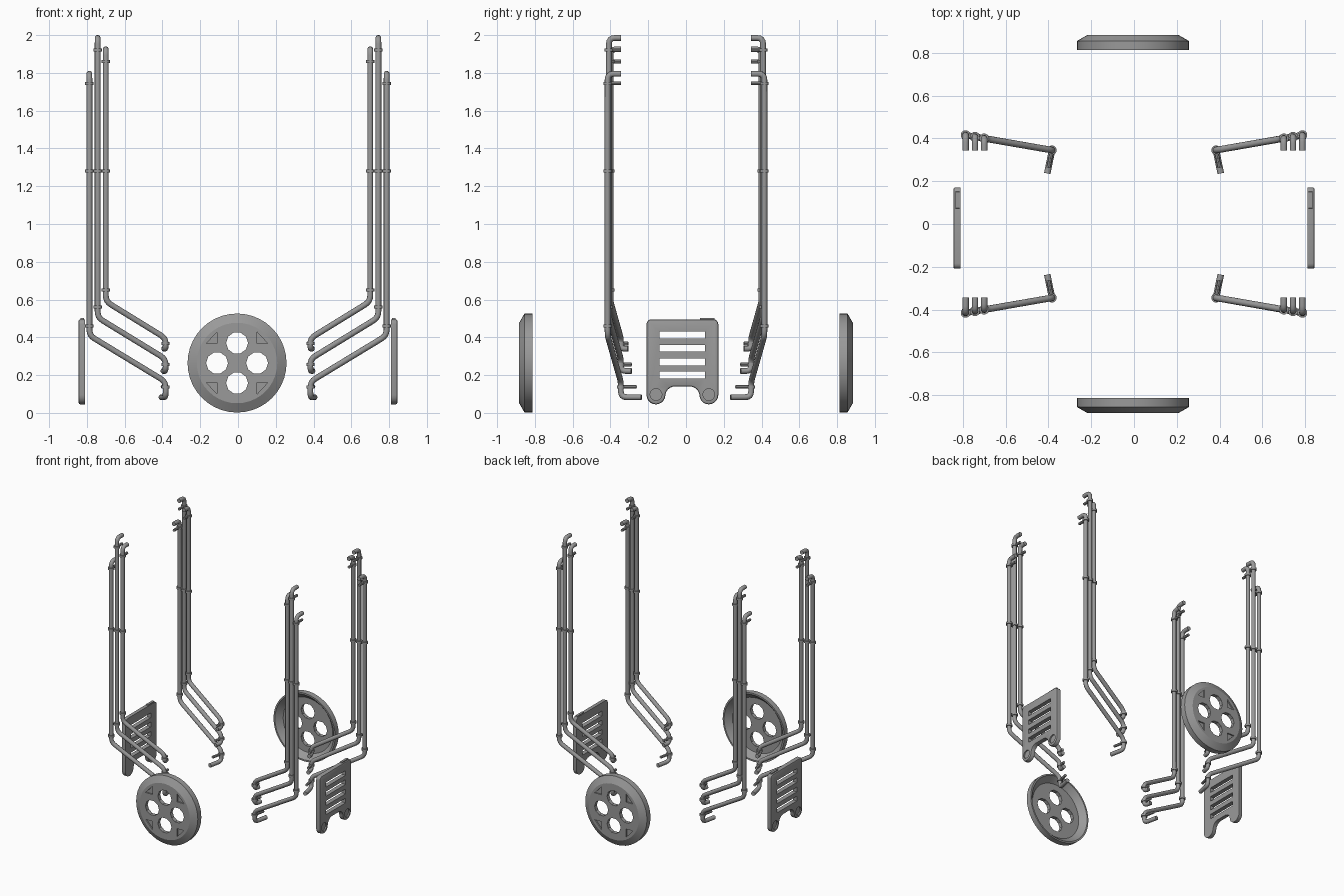
import bpy, bmesh
from math import sin, cos, pi, radians
from mathutils import Vector

if "Cube" in bpy.data.objects:
    bpy.data.objects.remove(bpy.data.objects["Cube"])

# Dark grey shared by every part
GREY = bpy.data.materials.new('dark_grey')
GREY.diffuse_color = (0.32, 0.32, 0.32, 1)
GREY.use_nodes = True
GREY.node_tree.nodes["Principled BSDF"].inputs["Base Color"].default_value = GREY.diffuse_color


def activate(ob):
    bpy.ops.object.select_all(action='DESELECT')
    ob.select_set(True)
    bpy.context.view_layer.objects.active = ob


def smooth(ob, angle):
    activate(ob)
    bpy.ops.object.shade_smooth_by_angle(angle=radians(angle))


def finish(name, bm, angle=None):
    bmesh.ops.recalc_face_normals(bm, faces=bm.faces[:])
    me = bpy.data.meshes.new(name)
    bm.to_mesh(me)
    bm.free()
    me.materials.append(GREY)
    ob = bpy.data.objects.new(name, me)
    bpy.context.collection.objects.link(ob)
    if angle:
        smooth(ob, angle)
    return ob


def prism(bm, pts, depth):
    """Extrude a closed 3D outline along a vector."""
    face = bm.faces.new([bm.verts.new(p) for p in pts])
    ext = bmesh.ops.extrude_face_region(bm, geom=[face])
    bmesh.ops.translate(bm, vec=depth, verts=[v for v in ext['geom'] if isinstance(v, bmesh.types.BMVert)])


def cut(ob, bm, angle):
    cutter = finish('cutter', bm)
    cutter.hide_render = True
    mod = ob.modifiers.new('cut', 'BOOLEAN')
    mod.operation, mod.solver, mod.object = 'DIFFERENCE', 'EXACT', cutter
    activate(ob)
    bpy.ops.object.modifier_apply(modifier=mod.name)
    bpy.data.objects.remove(cutter)
    smooth(ob, angle)


def rounded(pts, r=0.032, steps=4):
    """Round the corners of a polyline with small quadratic fillets."""
    pts = [Vector(p) for p in pts]
    out = [pts[0]]
    for a, b, c in zip(pts, pts[1:], pts[2:]):
        p = b + (a - b).normalized() * min(r, (a - b).length * .48)
        q = b + (c - b).normalized() * min(r, (c - b).length * .48)
        for i in range(steps + 1):
            t = i / steps
            out.append(p * (1 - t) ** 2 + b * 2 * t * (1 - t) + q * t * t)
    return out + [pts[-1]]


def bridge(bm, rings):
    """Skin a row of vertex loops and cap both ends."""
    n = len(rings[0])
    for a, b in zip(rings, rings[1:]):
        for k in range(n):
            bm.faces.new((a[k], a[(k + 1) % n], b[(k + 1) % n], b[k]))
    bm.faces.new(rings[0])
    bm.faces.new(rings[-1])


def tube(bm, pts, r, n=12):
    """Sweep a capped circle along a path with parallel-transported frames."""
    pts = [Vector(p) for p in pts]
    rings, side = [], None
    for i, p in enumerate(pts):
        d = (pts[min(i + 1, len(pts) - 1)] - pts[max(i - 1, 0)]).normalized()
        side = d.orthogonal() if side is None else side
        side = (side - d * side.dot(d)).normalized()
        up = d.cross(side)
        rings.append([bm.verts.new(p + r * (side * cos(2 * pi * k / n) + up * sin(2 * pi * k / n)))
                      for k in range(n)])
    bridge(bm, rings)


# Round pierced covers at front and back: dished lathe body, four holes, four recesses
CX, CZ, R = -0.005, 0.264, 0.262
PROFILE = [(0.213, 0.883), (R, 0.855), (R, 0.812), (0.25, 0.812), (0.21, 0.855)]
for name, s in (('front_cover', -1), ('back_cover', 1)):
    bm = bmesh.new()
    bridge(bm, [[bm.verts.new((CX + r * cos(pi * k / 20), s * y, CZ + r * sin(pi * k / 20)))
                 for k in range(40)] for r, y in PROFILE])
    cover = finish(name, bm)
    bm = bmesh.new()
    for dx, dz in ((0.106, 0), (-0.106, 0), (0, 0.106), (0, -0.106)):
        prism(bm, [(CX + dx + 0.058 * cos(pi * k / 5), s * 0.78, CZ + dz + 0.058 * sin(pi * k / 5))
                   for k in range(10)], (0, s * 0.15, 0))
    for mx in (-1, 1):
        for mz in (-1, 1):
            prism(bm, [(CX + mx * x, s * 0.873, CZ + mz * z)
                       for x, z in ((0.105, 0.103), (0.163, 0.103), (0.105, 0.165))], (0, s * 0.05, 0))
    cut(cover, bm, 25)

# Slotted side panels with two rounded feet and an arch between them
YC = -0.019


def arc(cy, cz, r, a0, a1, n=6):
    return [(cy + r * cos(radians(a0 + (a1 - a0) * i / n)), cz + r * sin(radians(a0 + (a1 - a0) * i / n)))
            for i in range(n + 1)]


half = (arc(0.165, 0.47, 0.025, 90, 0, 4) + arc(0.14, 0.095, 0.05, 0, -180, 10)
        + arc(0.04, 0.09, 0.05, 10, 90, 5))
outline = half + [(-y, z) for y, z in reversed(half)]
for name, s in (('left_panel', -1), ('right_panel', 1)):
    bm = bmesh.new()
    prism(bm, [(s * 0.811, YC + y, z) for y, z in outline], (s * 0.033, 0, 0))
    rim = [e for e in bm.edges if all(abs(v.co.x) > 0.84 for v in e.verts)]
    bmesh.ops.bevel(bm, geom=rim, offset=0.009, segments=2, affect='EDGES', profile=0.5)
    panel = finish(name, bm)
    # through slots and round foot pockets
    bm = bmesh.new()
    for z in (0.412, 0.342, 0.27, 0.2):
        prism(bm, [(s * 0.78, YC + y, z + h) for y, h in
                   ((-0.12, -0.018), (0.12, -0.018), (0.12, 0.018), (-0.12, 0.018))], (s * 0.1, 0, 0))
    for fy in (-0.14, 0.14):
        tube(bm, [(s * 0.834, YC + fy, 0.097), (s * 0.86, YC + fy, 0.097)], 0.031, 20)
    cut(panel, bm, 30)
    # small tab on the top edge
    bm = bmesh.new()
    prism(bm, [(s * 0.815, y, z) for y, z in ((0.07, 0.48), (0.155, 0.48), (0.15, 0.502), (0.075, 0.502))],
          (s * 0.018, 0, 0))
    finish(name + '_tab', bm)

# Three bent pipes per corner:
# x, y, top z, bend z, elbow z, hook z, hook length, upper bracket z, lower ring z, tail bracket z
PIPES = {
    'outer': (0.787, 0.415, 1.795, 0.41, 0.165, 0.083, 0.112, 1.745, 0.46, 0.138),
    'middle': (0.743, 0.408, 1.985, 0.505, 0.285, 0.222, 0.058, 1.92, 0.56, 0.256),
    'inner': (0.700, 0.400, 1.925, 0.59, 0.395, 0.34, 0.04, 1.86, 0.65, 0.367),
}
EX, EY = 0.383, 0.345
for sx, side in ((-1, 'left'), (1, 'right')):
    for sy, end in ((-1, 'front'), (1, 'back')):
        for kind, (x, y, top, bend, elbow, hook, length, bracket, ring, tail) in PIPES.items():
            def P(px, py, pz):
                return (sx * px, sy * py, pz)

            name = f'{end}_{side}_{kind}_pipe'
            bm = bmesh.new()
            tube(bm, rounded([P(x, 0.343, top), P(x, y, top), P(x, y, bend), P(EX, EY, elbow),
                              P(EX, EY, hook), P(EX + 0.2 * length, EY - 0.97 * length, hook)]), 0.0155)
            finish(name, bm, 50)
            # clamp rings and wall brackets
            bm = bmesh.new()
            for z in (bracket, 1.28, ring):
                tube(bm, [P(x, y, z - 0.008), P(x, y, z + 0.008)], 0.023)
            tube(bm, [P(EX, EY, tail - 0.008), P(EX, EY, tail + 0.008)], 0.022)
            tube(bm, [P(x, y, bracket), P(x, 0.345, bracket)], 0.01, 8)
            reach = min(length, 0.085)
            tube(bm, [P(EX, EY, tail), P(EX + 0.2 * reach, EY - 0.97 * reach, tail)], 0.01, 8)
            finish(name + '_clamps', bm, 35)
